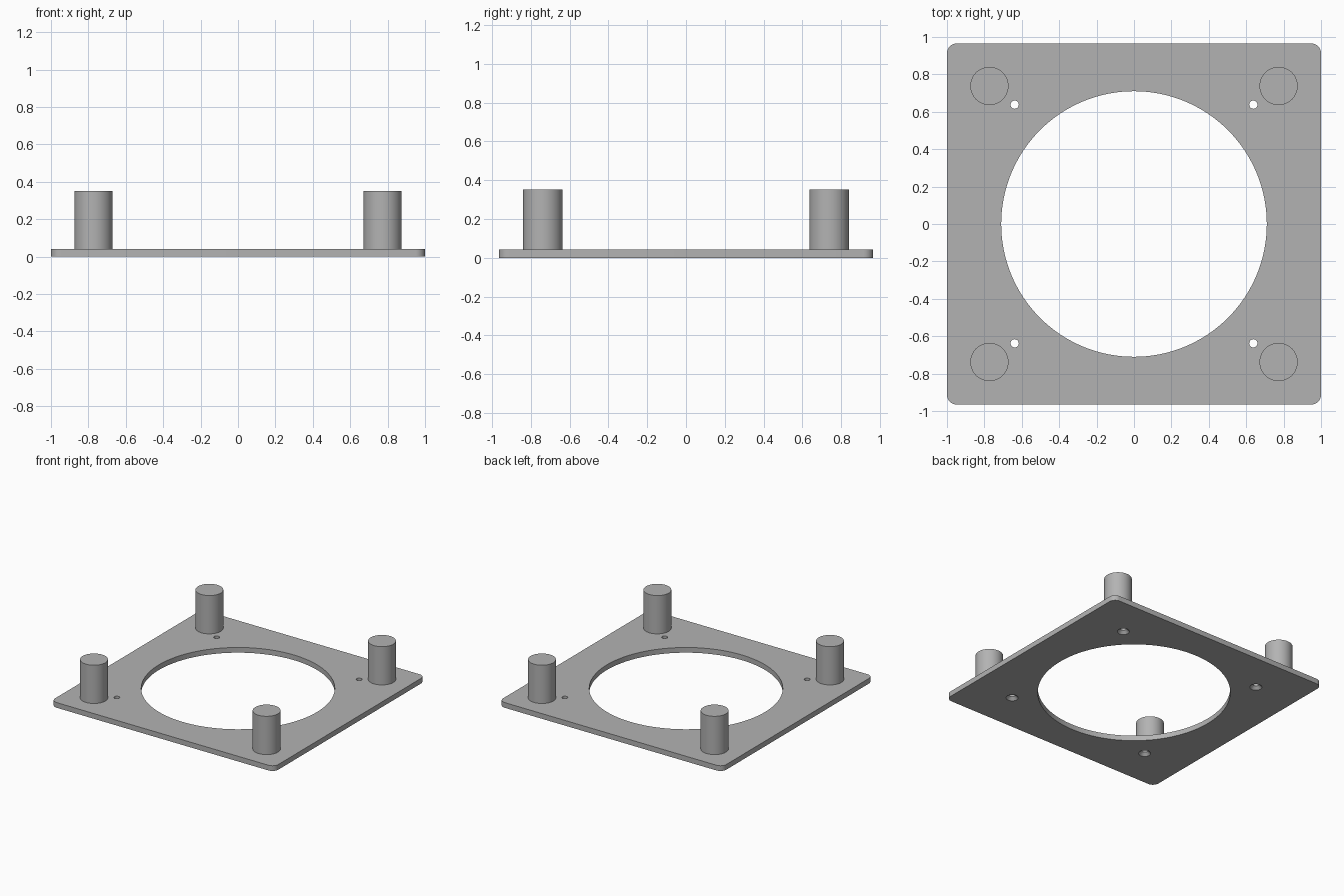
import bpy
import bmesh
from math import cos, sin, tau, radians

cube = bpy.data.objects.get("Cube")
if cube:
    bpy.data.objects.remove(cube, do_unlink=True)

HALF_X, HALF_Y, THICK = 1.0, 0.965, 0.042
CORNERS = [(sx, sy) for sx in (-1, 1) for sy in (-1, 1)]

grey = bpy.data.materials.new("mid grey")
grey.use_nodes = True
colour = (0.45, 0.45, 0.45, 1)
grey.diffuse_color = colour
grey.node_tree.nodes["Principled BSDF"].inputs["Base Color"].default_value = colour


def add_lathe(bm, x, y, profile, sides):
    """Closed turned solid from (radius, height) pairs, bottom to top."""
    rings = [[bm.verts.new((x + r * cos(tau * i / sides), y + r * sin(tau * i / sides), z))
              for i in range(sides)] for r, z in profile]
    bm.faces.new(rings[0][::-1])
    bm.faces.new(rings[-1])
    for low, high in zip(rings, rings[1:]):
        for i in range(sides):
            j = (i + 1) % sides
            bm.faces.new((low[i], low[j], high[j], high[i]))


def make_object(name, bm):
    mesh = bpy.data.meshes.new(name)
    bm.to_mesh(mesh)
    bm.free()
    mesh.materials.append(grey)
    obj = bpy.data.objects.new(name, mesh)
    bpy.context.collection.objects.link(obj)
    return obj


def smooth(obj):
    bpy.ops.object.select_all(action="DESELECT")
    obj.select_set(True)
    bpy.context.view_layer.objects.active = obj
    bpy.ops.object.shade_smooth_by_angle(angle=radians(30))


# Plate with rounded vertical corners
bm = bmesh.new()
bmesh.ops.create_cube(bm, size=1)
for v in bm.verts:
    v.co = (v.co.x * 2 * HALF_X, v.co.y * 2 * HALF_Y, (v.co.z + 0.5) * THICK)
upright = [e for e in bm.edges if abs(e.verts[0].co.z - e.verts[1].co.z) > THICK / 2]
bmesh.ops.bevel(bm, geom=upright, offset=0.052, segments=8, profile=0.5, affect="EDGES")
plate = make_object("base_plate", bm)

# Cutters: large central opening and countersunk screw holes
bm = bmesh.new()
add_lathe(bm, 0, 0, [(0.71, -0.1), (0.71, 0.1)], 128)
for sx, sy in CORNERS:
    add_lathe(bm, sx * 0.638, sy * 0.638,
              [(0.055, -0.01), (0.022, 0.023), (0.022, 0.1)], 32)
cutter = make_object("hole_cutter", bm)
cutter.hide_render = True

cut = plate.modifiers.new("holes", "BOOLEAN")
cut.operation = "DIFFERENCE"
cut.solver = "EXACT"
cut.object = cutter
bpy.context.view_layer.update()
graph = bpy.context.evaluated_depsgraph_get()
cut_mesh = bpy.data.meshes.new_from_object(plate.evaluated_get(graph))
plate.modifiers.clear()
plate.data = cut_mesh
bpy.data.objects.remove(cutter, do_unlink=True)
smooth(plate)

# Corner posts
for sx, sy in CORNERS:
    bm = bmesh.new()
    add_lathe(bm, sx * 0.773, sy * 0.738, [(0.102, THICK / 2), (0.102, 0.352)], 64)
    side = "left" if sx > 0 else "right"
    end = "back" if sy > 0 else "front"
    smooth(make_object(f"{end}_{side}_post", bm))
